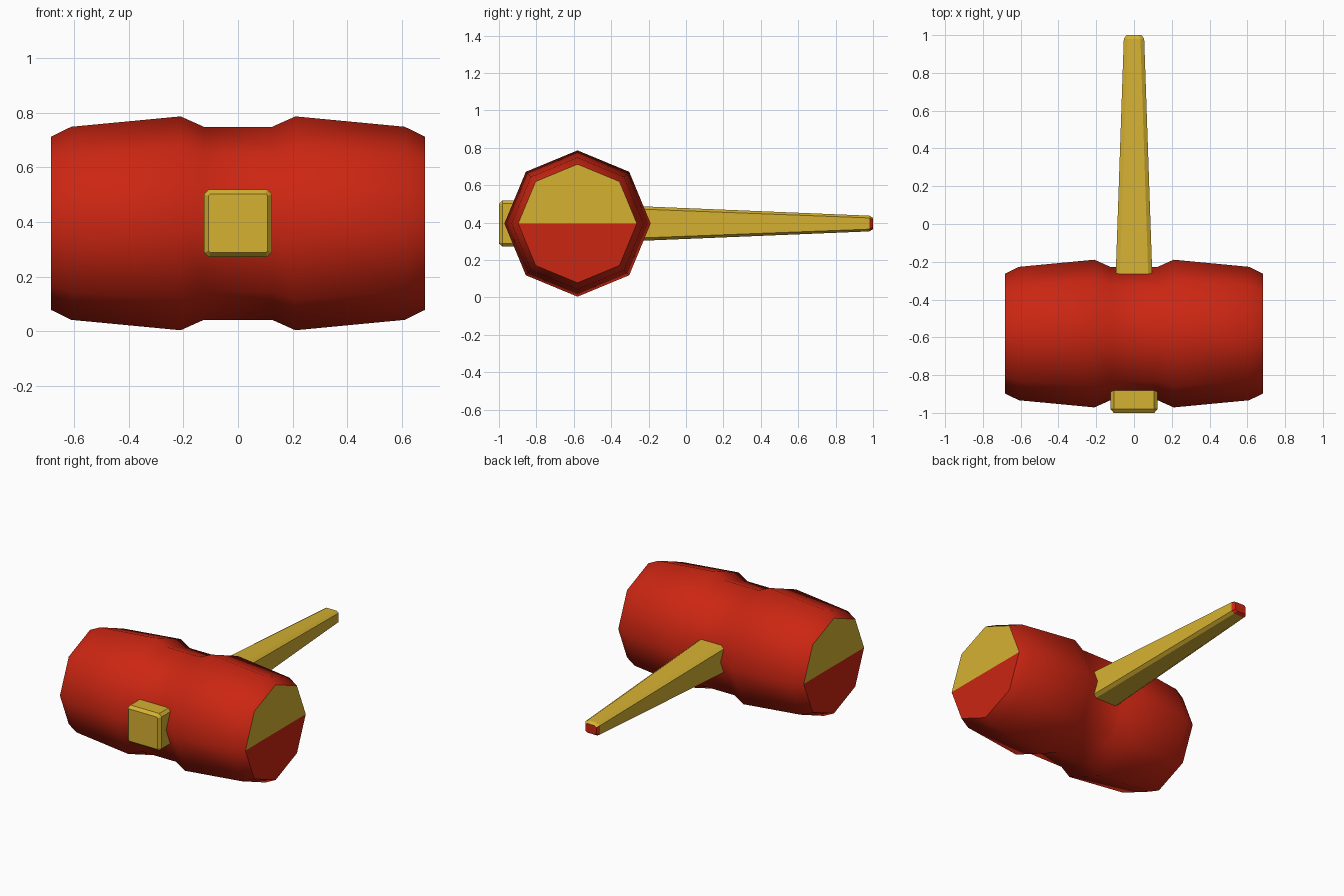
import bpy, bmesh, math

if "Cube" in bpy.data.objects:
    bpy.data.objects.remove(bpy.data.objects["Cube"])

CY, CZ = -0.58, 0.395      # axis of the mallet head


def material(name, rgb):
    m = bpy.data.materials.new(name)
    m.diffuse_color = (*rgb, 1)
    m.use_nodes = True
    m.node_tree.nodes["Principled BSDF"].inputs["Base Color"].default_value = m.diffuse_color
    return m


RED = material("red paint", (0.60, 0.019, 0.006))
GOLD = material("gold yellow", (0.67, 0.44, 0.032))


def loft(name, rings, caps, mats):
    """Skin a list of rings (same vertex count); caps lists index groups for both ends."""
    bm = bmesh.new()
    rows = [[bm.verts.new(p) for p in ring] for ring in rings]
    n = len(rows[0])
    for a, b in zip(rows, rows[1:]):
        for i in range(n):
            j = (i + 1) % n
            bm.faces.new((a[i], a[j], b[j], b[i]))
    for row in (rows[0], rows[-1]):
        for group in caps:
            bm.faces.new([row[i % n] for i in group])
    bmesh.ops.recalc_face_normals(bm, faces=bm.faces)
    me = bpy.data.meshes.new(name)
    bm.to_mesh(me)
    bm.free()
    for m in mats:
        me.materials.append(m)
    ob = bpy.data.objects.new(name, me)
    bpy.context.collection.objects.link(ob)
    return ob


def octagon(x, r):
    return [(x, CY + r * math.cos(i * math.pi / 4), CZ + r * math.sin(i * math.pi / 4))
            for i in range(8)]


def chamfered(y, hx, hz, cx, cz):
    """Rectangle in the xz plane with cut corners."""
    pts = [(hx, hz - cz), (hx - cx, hz), (cx - hx, hz), (-hx, hz - cz),
           (-hx, cz - hz), (cx - hx, -hz), (hx - cx, -hz), (hx, cz - hz)]
    return [(x, y, CZ + z) for x, z in pts]


# Mallet head: waisted octagonal barrel, end caps split into two colours
half = [(0.125, 0.353), (0.21, 0.391), (0.61, 0.353), (0.683, 0.317)]
profile = [(-x, r) for x, r in reversed(half)] + half
head = loft("mallet_head", [octagon(x, r) for x, r in profile],
            [range(0, 5), range(4, 9)], [RED, GOLD])
for p in head.data.polygons:
    if abs(p.normal.x) > 0.99 and p.center.z > CZ:
        p.material_index = 1
bpy.context.view_layer.objects.active = head
head.select_set(True)
bpy.ops.object.shade_smooth_by_angle(angle=math.radians(50))

# Tapered handle with chamfered edges and a red tip
handle = loft("handle", [chamfered(-0.45, 0.103, 0.101, 0.022, 0.016),
                         chamfered(0.98, 0.054, 0.042, 0.020, 0.012),
                         chamfered(1.0, 0.040, 0.030, 0.014, 0.009)],
              [range(8)], [GOLD, RED])
for p in handle.data.polygons:
    if p.center.y > 0.97 and p.normal.z < 0.5:
        p.material_index = 1

# Square end block of the handle at the front of the head
loft("handle_end_block", [chamfered(-1.0, 0.107, 0.107, 0.006, 0.006),
                          chamfered(-0.98, 0.124, 0.124, 0.018, 0.018),
                          chamfered(-0.75, 0.124, 0.124, 0.018, 0.018)],
     [range(8)], [GOLD])
